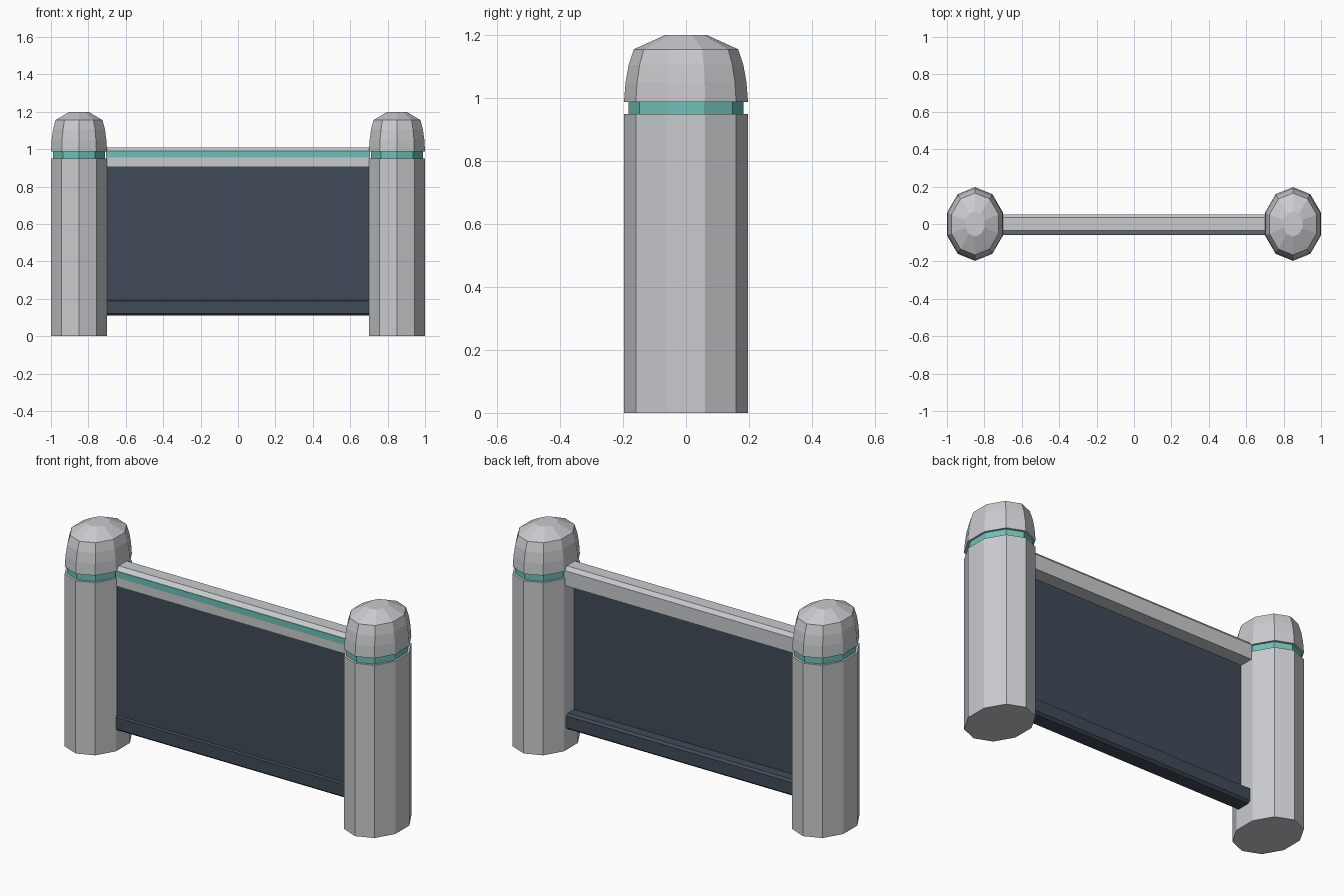
import bpy, bmesh
from math import sin, cos, tau

cube = bpy.data.objects.get("Cube")
if cube:
    bpy.data.objects.remove(cube, do_unlink=True)


def make_material(name, rgb):
    m = bpy.data.materials.new(name)
    m.use_nodes = True
    m.diffuse_color = (*rgb, 1)
    m.node_tree.nodes["Principled BSDF"].inputs["Base Color"].default_value = (*rgb, 1)
    return m


GRAY = make_material("light_gray", (0.58, 0.595, 0.615))
TEAL = make_material("teal", (0.16, 0.53, 0.47))
SLATE = make_material("dark_slate", (0.052, 0.070, 0.098))

SIDES = 10
RX, RY = 0.1577, 0.197
POST_X = 0.85


def loft(name, rings, mat):
    """Bridge closed rings of points and cap both ends."""
    bm = bmesh.new()
    rows = [[bm.verts.new(p) for p in ring] for ring in rings]
    n = len(rows[0])
    for a, b in zip(rows, rows[1:]):
        for i in range(n):
            j = (i + 1) % n
            bm.faces.new((a[i], a[j], b[j], b[i]))
    bm.faces.new(rows[0])
    bm.faces.new(rows[-1])
    bmesh.ops.recalc_face_normals(bm, faces=bm.faces)
    mesh = bpy.data.meshes.new(name)
    bm.to_mesh(mesh)
    bm.free()
    mesh.materials.append(mat)
    obj = bpy.data.objects.new(name, mesh)
    bpy.context.collection.objects.link(obj)


def column(name, x, profile, mat):
    """Oval ten-sided turned part from (scale, height) pairs."""
    angles = [tau * (0.25 + i / SIDES) for i in range(SIDES)]
    loft(name, [[(x + RX * s * cos(a), RY * s * sin(a), z) for a in angles]
                for s, z in profile], mat)


def bar(name, section, mat, half_length=0.705):
    """Extrude a (y, z) section along x."""
    loft(name, [[(x, y, z) for y, z in section] for x in (-half_length, half_length)], mat)


def box_section(y0, y1, z0, z1):
    return [(y0, z0), (y1, z0), (y1, z1), (y0, z1)]


# Posts with recessed band and domed cap
cap_profile = [(1, 0.988), (0.975, 1.05), (0.925, 1.105), (0.84, 1.155), (0.34, 1.2)]
for side, x in (("left", POST_X), ("right", -POST_X)):
    column(side + "_post", x, [(1, 0), (1, 0.95)], GRAY)
    column(side + "_band", x, [(0.93, 0.95), (0.93, 0.988)], TEAL)
    column(side + "_cap", x, cap_profile, GRAY)

# Top rail with a thin stripe on its front
bar("top_rail", [(-0.035, 1.01), (-0.055, 0.99), (-0.055, 0.908),
                 (0.052, 0.908), (0.052, 0.99), (0.035, 1.01)], GRAY)
bar("rail_stripe", box_section(-0.058, -0.052, 0.955, 0.99), TEAL)

# Bottom rail
bar("bottom_rail", [(-0.048, 0.198), (-0.06, 0.188), (-0.06, 0.122), (-0.046, 0.11),
                    (0.028, 0.11), (0.042, 0.122), (0.042, 0.188), (0.028, 0.198)], SLATE)

# Infill panel, set toward the front
bar("panel", box_section(-0.052, -0.025, 0.15, 0.93), SLATE)
